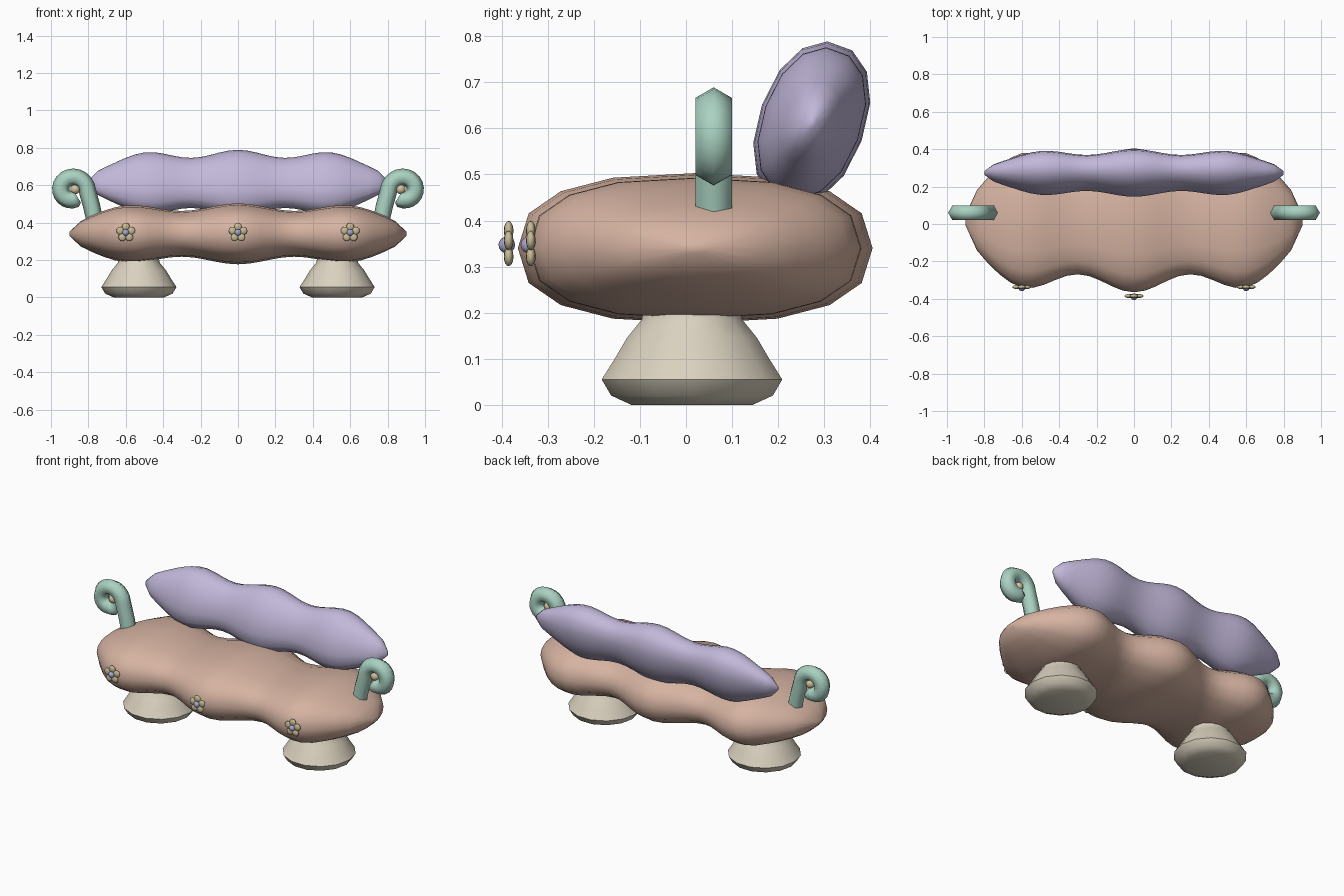
import bpy
import bmesh
from math import sin, cos, pi, tau, radians, copysign
from mathutils import Vector

if "Cube" in bpy.data.objects:
    bpy.data.objects.remove(bpy.data.objects["Cube"])


def material(name, rgb):
    m = bpy.data.materials.new(name)
    m.use_nodes = True
    m.diffuse_color = (*rgb, 1)
    m.node_tree.nodes["Principled BSDF"].inputs["Base Color"].default_value = (*rgb, 1)
    return m


PINK = material("dusty pink", (0.67, 0.45, 0.36))
LILAC = material("lilac", (0.54, 0.48, 0.70))
MINT = material("mint green", (0.40, 0.64, 0.54))
CREAM = material("cream", (0.70, 0.64, 0.52))
SAND = material("sand", (0.58, 0.50, 0.31))
GOLD = material("pale gold", (0.66, 0.53, 0.34))
BLUE = material("periwinkle", (0.40, 0.40, 0.65))


def finish(bm, name, mat, angle=60):
    bmesh.ops.recalc_face_normals(bm, faces=bm.faces)
    mesh = bpy.data.meshes.new(name)
    bm.to_mesh(mesh)
    bm.free()
    mesh.materials.append(mat)
    obj = bpy.data.objects.new(name, mesh)
    bpy.context.collection.objects.link(obj)
    bpy.ops.object.select_all(action="DESELECT")
    obj.select_set(True)
    bpy.context.view_layer.objects.active = obj
    bpy.ops.object.shade_smooth_by_angle(angle=radians(angle))
    return obj


def loft(name, rings, mat, angle=60):
    """Skin a list of equal-sized point rings and cap both ends."""
    bm = bmesh.new()
    loops = [[bm.verts.new(p) for p in ring] for ring in rings]
    n = len(loops[0])
    for a, b in zip(loops, loops[1:]):
        for i in range(n):
            j = (i + 1) % n
            bm.faces.new((a[i], a[j], b[j], b[i]))
    bm.faces.new(loops[0])
    bm.faces.new(loops[-1])
    return finish(bm, name, mat, angle)


def power(v, p):
    return copysign(abs(v) ** p, v)


def cushion(name, mat, length, wave, taper, center, size, ripple, tilt, p, sides, steps):
    """Scalloped pillow running along x, with an oval section in y and z."""
    rings = []
    for k in range(steps + 1):
        x = length * (2 * k / steps - 1)
        end = max(0.08, 1 - abs(x / length) ** taper) ** 0.5 if 0 < k < steps else 0.1
        s = (1 - ripple + ripple * cos(tau * x / wave)) * end
        ring = []
        for i in range(sides):
            a = tau * i / sides
            u, v = size[0] * s * power(cos(a), p), size[1] * s * power(sin(a), p)
            ring.append((x, center[0] + u * cos(tilt) + v * sin(tilt),
                         center[1] + v * cos(tilt) - u * sin(tilt)))
        rings.append(ring)
    return loft(name, rings, mat)


def ball(name, mat, center, radius, scale=(1, 1, 1)):
    bm = bmesh.new()
    bmesh.ops.create_uvsphere(bm, u_segments=12, v_segments=8, radius=radius)
    bmesh.ops.scale(bm, vec=scale, verts=bm.verts)
    bmesh.ops.translate(bm, vec=center, verts=bm.verts)
    return finish(bm, name, mat)


# Seat and backrest cushions
cushion("seat", PINK, 0.9, 0.6, 5, (0.02, 0.34), (0.385, 0.163), 0.124, 0, 0.8, 16, 30)
cushion("backrest", LILAC, 0.8, 0.5, 4, (0.273, 0.612), (0.115, 0.182), 0.12,
        radians(20), 0.92, 14, 32)

# Turned feet
FOOT = [(0.135, 0), (0.18, 0.02), (0.201, 0.055), (0.172, 0.10),
        (0.145, 0.145), (0.112, 0.185), (0.108, 0.205), (0.125, 0.25)]


def foot(name, side):
    rings = [[(side * 0.53 + r * cos(tau * i / 14), 0.013 + r * sin(tau * i / 14), z)
              for i in range(14)] for r, z in FOOT]
    loft(name, rings, CREAM)


# Curled armrests with a small bead in the scroll
def arm(name, side):
    path = [Vector((0.768, 0.42)), Vector((0.783, 0.49))]
    turns = 18
    for k in range(turns + 1):
        t = k / turns
        a = radians(185 - 315 * t)
        r = 0.052 + 0.034 * (1 - t) ** 2
        path.append(Vector((0.89 + r * cos(a), 0.574 + r * sin(a))))
    rings = []
    last = len(path) - 1
    for k, c in enumerate(path):
        d = (path[min(k + 1, last)] - path[max(k - 1, 0)]).normalized()
        if k == 0:
            d = Vector((0, 1))
        r = 0.046 * (0.7 if k == last else 1)
        rings.append([(side * (c.x - d.y * r * cos(i * pi / 3)),
                       0.06 + r * sin(i * pi / 3),
                       c.y + d.x * r * cos(i * pi / 3)) for i in range(6)])
    loft(name, rings, MINT, 65)


for label, side in (("left", 1), ("right", -1)):
    foot(label + "_foot", side)
    arm(label + "_arm", side)
    ball(label + "_arm_bead", GOLD, (side * 0.87, 0.06, 0.578), 0.026)

# Flower buttons along the front
for label, x, y in (("right", -0.6, -0.337), ("middle", 0, -0.385), ("left", 0.6, -0.337)):
    for i in range(5):
        a = pi / 2 + tau * i / 5
        ball(f"{label}_flower_petal_{i + 1}", SAND,
             (x + 0.031 * cos(a), y, 0.347 + 0.031 * sin(a)), 0.021, (1, 0.5, 1))
    ball(label + "_flower_center", BLUE, (x, y - 0.004, 0.347), 0.018)
